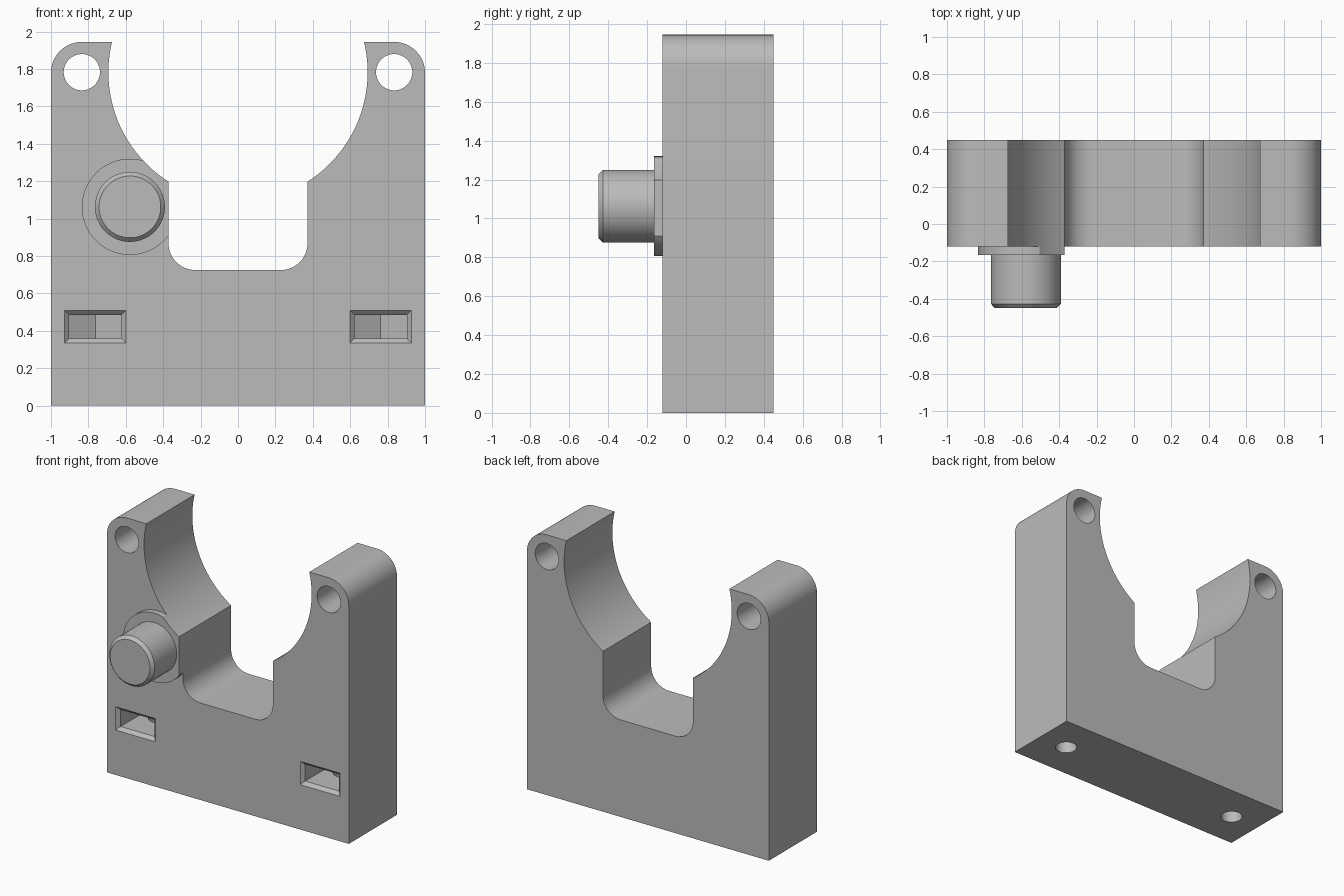
import bpy
import bmesh
from math import sin, cos, acos, asin, pi, degrees, radians

if "Cube" in bpy.data.objects:
    bpy.data.objects.remove(bpy.data.objects["Cube"])

FRONT, BACK = -0.12, 0.45

grey = bpy.data.materials.new("plain grey")
grey.use_nodes = True
grey.diffuse_color = (0.5, 0.5, 0.5, 1)
grey.node_tree.nodes["Principled BSDF"].inputs["Base Color"].default_value = (0.5, 0.5, 0.5, 1)


def arc(cx, cz, r, start, end, steps):
    angles = [radians(start + (end - start) * i / steps) for i in range(steps + 1)]
    return [(cx + r * cos(a), cz + r * sin(a)) for a in angles]


def circle(cx, cz, r, steps=64):
    return arc(cx, cz, r, 0, 360, steps)[:-1]


def rect(cx, cz, w, h):
    return [(cx - w, cz - h), (cx + w, cz - h), (cx + w, cz + h), (cx - w, cz + h)]


def loft(name, rings, axis="y"):
    """Skin a solid through (position, outline) rings along one axis."""
    bm = bmesh.new()
    loops = []
    for t, outline in rings:
        loops.append([bm.verts.new((u, t, v) if axis == "y" else (u, v, t)) for u, v in outline])
    for a, b in zip(loops, loops[1:]):
        n = len(a)
        for i in range(n):
            bm.faces.new((a[i], a[(i + 1) % n], b[(i + 1) % n], b[i]))
    bm.faces.new(loops[0])
    bm.faces.new(loops[-1])
    bmesh.ops.recalc_face_normals(bm, faces=bm.faces)
    mesh = bpy.data.meshes.new(name)
    bm.to_mesh(mesh)
    bm.free()
    mesh.materials.append(grey)
    obj = bpy.data.objects.new(name, mesh)
    bpy.context.collection.objects.link(obj)
    return obj


def combine(obj, cutter, operation="DIFFERENCE"):
    """Apply a boolean and discard the cutter."""
    cutter.hide_render = True
    mod = obj.modifiers.new("cut", "BOOLEAN")
    mod.operation, mod.solver, mod.object = operation, "EXACT", cutter
    graph = bpy.context.evaluated_depsgraph_get()
    mesh = bpy.data.meshes.new_from_object(obj.evaluated_get(graph))
    obj.modifiers.clear()
    obj.data = mesh
    bpy.data.objects.remove(cutter)


# Bracket outline: right half, then its mirror image
BORE, BORE_Z, SLOT, TOP = 0.693, 1.783, 0.372, 1.945
half = [(1, 0)]
half += arc(0.835, TOP - 0.165, 0.165, 0, 90, 16)
half += arc(0, BORE_Z, BORE, degrees(asin((TOP - BORE_Z) / BORE)),
            -degrees(acos(SLOT / BORE)), 32)
half += arc(SLOT - 0.145, 0.87, 0.145, 0, -90, 14)
outline = half + [(-x, z) for x, z in reversed(half)]

bracket = loft("bracket_body", [(FRONT, outline), (BACK, outline)])

for side in (-1, 1):
    # Upper mounting hole
    hole = circle(side * 0.835, 1.783, 0.097, 48)
    combine(bracket, loft("hole_cutter", [(FRONT - 0.1, hole), (BACK + 0.1, hole)]))

    # Nut pocket with a pointed back, a chamfered mouth and a screw hole below
    x, z, y = side * 0.763, 0.4225, 0.163
    w, h, c = 0.14, 0.063, 0.024
    nut = [(x - w, FRONT - 0.1), (x + w, FRONT - 0.1), (x + w, y + 0.081),
           (x, y + 0.162), (x - w, y + 0.081)]
    combine(bracket, loft("nut_cutter", [(z - h, nut), (z + h, nut)], "z"))
    mouth = [(FRONT - c, rect(x, z, w + 2 * c, h + 2 * c)),
             (FRONT + c, rect(x, z, w, h))]
    combine(bracket, loft("mouth_cutter", mouth))
    screw = circle(x, y, 0.075, 40)
    combine(bracket, loft("screw_cutter", [(-0.1, screw), (0.6, screw)], "z"))

# Round pad, trimmed where it meets the opening
PX, PZ = -0.578, 1.063
disc = circle(PX, PZ, 0.257)
pad = loft("peg_pad", [(FRONT - 0.045, disc), (FRONT, disc)])
combine(pad, loft("pad_trimmer", [(-0.3, outline), (0.2, outline)]), "INTERSECT")

# Peg with a chamfered tip
full, tip = circle(PX, PZ, 0.187), circle(PX, PZ, 0.165)
peg = loft("peg", [(-0.45, tip), (-0.427, full), (FRONT - 0.045, full)])

for obj in (bracket, pad, peg):
    bpy.ops.object.select_all(action="DESELECT")
    obj.select_set(True)
    bpy.context.view_layer.objects.active = obj
    bpy.ops.object.shade_smooth_by_angle(angle=radians(25))
